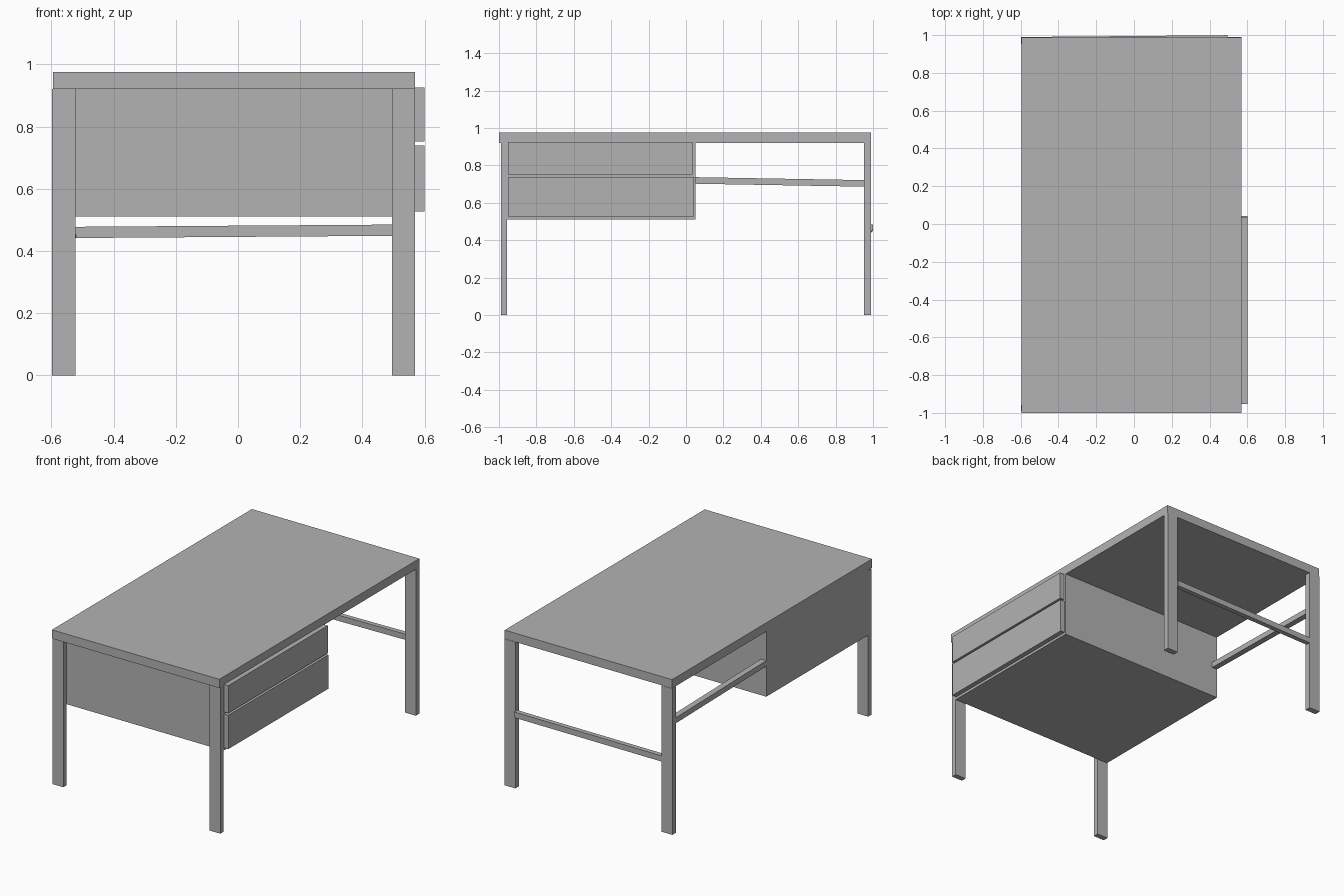
import bpy
import math

cube = bpy.data.objects.get("Cube")
if cube:
    bpy.data.objects.remove(cube, do_unlink=True)

# One plain grey for the whole desk
grey = bpy.data.materials.new("plain grey")
grey.use_nodes = True
GREY = (0.45, 0.45, 0.45, 1)
grey.diffuse_color = GREY
grey.node_tree.nodes["Principled BSDF"].inputs["Base Color"].default_value = GREY


def box(name, x, y, z, rot=(0, 0, 0)):
    """Box from its (min, max) extents on each axis, turned about its centre."""
    centre = [(a + b) / 2 for a, b in (x, y, z)]
    bpy.ops.mesh.primitive_cube_add(size=1, location=centre)
    ob = bpy.context.object
    ob.name = name
    ob.dimensions = [b - a for a, b in (x, y, z)]
    bpy.ops.object.transform_apply(location=False, rotation=False, scale=True)
    ob.rotation_euler = [math.radians(r) for r in rot]
    ob.data.materials.append(grey)
    return ob


LEFT, RIGHT = -0.598, 0.57
UNDER = 0.92

# Table top
box("table_top", (-0.595, RIGHT), (-1.0, 0.988), (UNDER, 0.975))

# Four flat legs
for end, y in (("front", (-0.99, -0.957)), ("back", (0.953, 0.99))):
    box(f"{end}_leg_a", (LEFT, -0.522), y, (0, UNDER))
    box(f"{end}_leg_b", (0.495, RIGHT), y, (0, UNDER))

# Drawer cabinet spanning the full depth under the top
box("drawer_cabinet", (-0.595, RIGHT), (-0.957, 0.052), (0.51, UNDER))

# Overlaid drawer fronts
box("upper_drawer_front", (RIGHT, 0.6), (-0.953, 0.036), (0.752, 0.925))
box("lower_drawer_front", (RIGHT, 0.6), (-0.953, 0.042), (0.526, 0.739))

# Slightly crooked stretchers: between the back legs, and cabinet to back leg
box("back_stretcher", (-0.522, 0.496), (0.965, 0.995), (0.445, 0.481), (0, -0.4, 0.5))
box("side_stretcher", (-0.595, -0.558), (0.04, 0.955), (0.694, 0.729), (-1.0, 0, 0))
